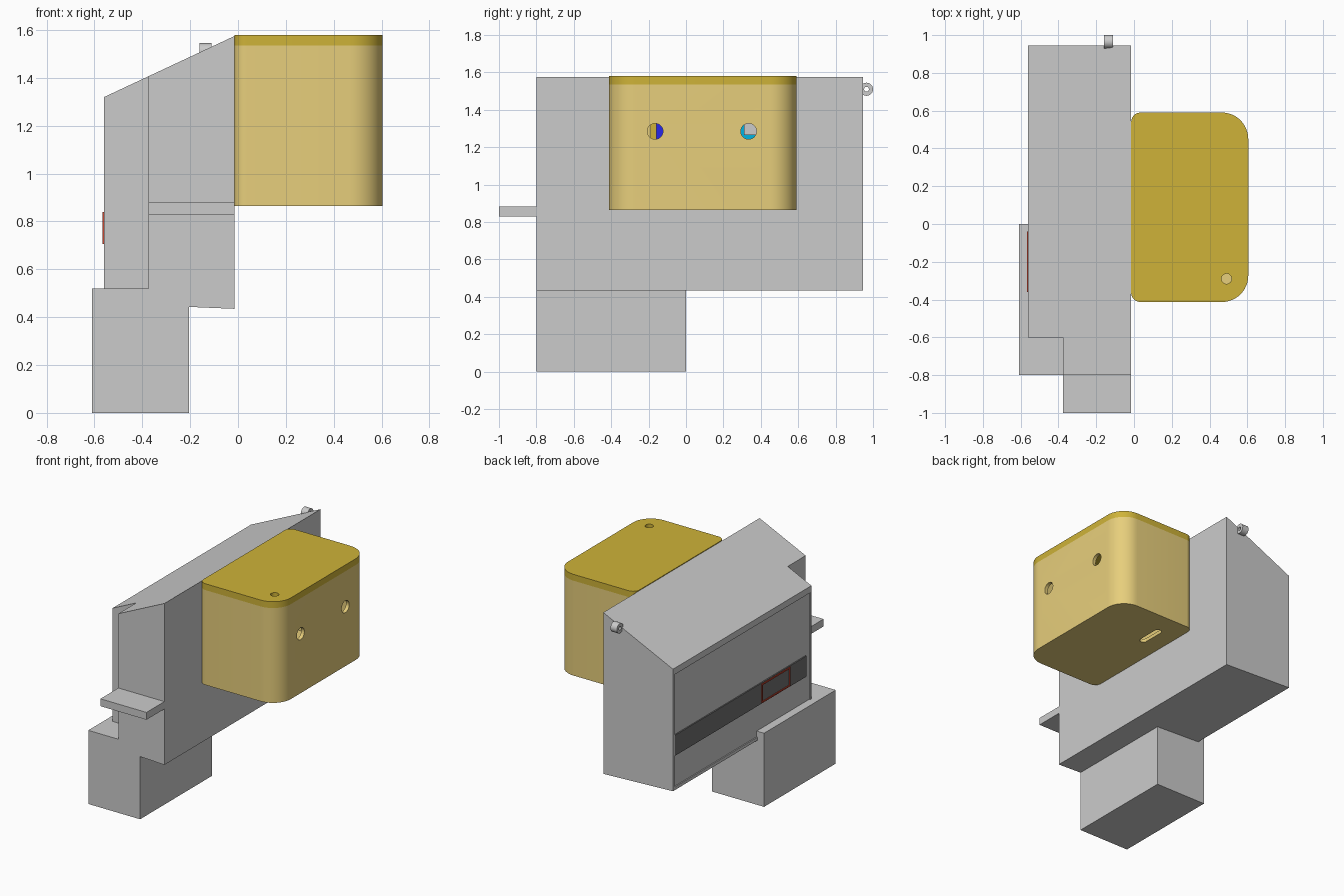
import bpy, bmesh, math
from mathutils import Matrix, Vector

if "Cube" in bpy.data.objects:
    bpy.data.objects.remove(bpy.data.objects["Cube"])


def material(name, rgb):
    m = bpy.data.materials.new(name)
    m.diffuse_color = (*rgb, 1)
    m.use_nodes = True
    m.node_tree.nodes["Principled BSDF"].inputs["Base Color"].default_value = m.diffuse_color
    return m


BOX_GOLD = material("box_gold", (0.80, 0.62, 0.20))
LID_GOLD = material("lid_gold", (0.62, 0.45, 0.04))
BLUE = material("blue", (0.02, 0.02, 0.8))
CYAN = material("cyan", (0.0, 0.45, 0.75))
RED = material("red", (0.6, 0.06, 0.03))
DARK = material("dark_grey", (0.16, 0.16, 0.16))


def finish(name, bm, mat=None):
    bmesh.ops.recalc_face_normals(bm, faces=bm.faces)
    me = bpy.data.meshes.new(name)
    bm.to_mesh(me)
    bm.free()
    ob = bpy.data.objects.new(name, me)
    bpy.context.collection.objects.link(ob)
    if mat:
        me.materials.append(mat)
    return ob


def prism(name, base, offset, mat=None):
    """Extrude a closed outline of 3D points along an offset."""
    bm = bmesh.new()
    face = bm.faces.new([bm.verts.new(p) for p in base])
    new = bmesh.ops.extrude_face_region(bm, geom=[face])["geom"]
    moved = [v for v in new if isinstance(v, bmesh.types.BMVert)]
    bmesh.ops.translate(bm, verts=moved, vec=offset)
    return finish(name, bm, mat)


def block(name, x, y, z, mat=None):
    base = [(x[0], y[0], z[0]), (x[1], y[0], z[0]), (x[1], y[1], z[0]), (x[0], y[1], z[0])]
    return prism(name, base, (0, 0, z[1] - z[0]), mat)


def rounded(name, x, y, z, r_in, r_out, mat=None):
    """Upright box with separate corner radii on the -x and +x sides."""
    corners = [(x[1] - r_out, y[1] - r_out, r_out, 0), (x[0] + r_in, y[1] - r_in, r_in, 90),
               (x[0] + r_in, y[0] + r_in, r_in, 180), (x[1] - r_out, y[0] + r_out, r_out, 270)]
    pts = []
    for cx, cy, r, start in corners:
        for i in range(13):
            a = math.radians(start + i * 7.5)
            pts.append((cx + r * math.cos(a), cy + r * math.sin(a), z[0]))
    return prism(name, pts, (0, 0, z[1] - z[0]), mat)


def cylinder(name, centre, r, depth, axis, mat=None):
    bm = bmesh.new()
    rot = Vector((0, 0, 1)).rotation_difference(Vector(axis)).to_matrix().to_4x4()
    bmesh.ops.create_cone(bm, cap_ends=True, segments=32, radius1=r, radius2=r, depth=depth,
                          matrix=Matrix.Translation(centre) @ rot)
    return finish(name, bm, mat)


def cut(ob, *cutters):
    bpy.context.view_layer.objects.active = ob
    for c in cutters:
        mod = ob.modifiers.new("cut", "BOOLEAN")
        mod.object, mod.operation, mod.solver = c, "DIFFERENCE", "EXACT"
        bpy.ops.object.modifier_apply(modifier=mod.name)
        bpy.data.objects.remove(c)


def smooth(*obs):
    bpy.ops.object.select_all(action="DESELECT")
    for ob in obs:
        ob.select_set(True)
    bpy.context.view_layer.objects.active = obs[0]
    bpy.ops.object.shade_smooth_by_angle(angle=math.radians(30))


# Meter housing: sloped profile, corner notch and shallow display recess
profile = [(-0.56, 0.458), (-0.015, 0.435), (-0.015, 1.575), (-0.56, 1.32)]
housing = prism("meter_housing", [(x, -0.8, z) for x, z in profile], (0, 1.745, 0))
cut(housing,
    block("notch", (-0.7, -0.375), (-0.9, -0.6), (0.3, 1.7)),
    block("recess", (-0.7, -0.552), (-0.588, 0.925), (0.48, 1.275)))

# Lower block and side tab
block("lower_block", (-0.61, -0.205), (-0.8, 0), (0, 0.52))
block("side_tab", (-0.375, -0.015), (-1.0, -0.79), (0.83, 0.882))

# Display strip with red frame around the last positions
block("display_strip", (-0.561, -0.545), (-0.545, 0.925), (0.70, 0.845), DARK)
frame = block("display_frame", (-0.566, -0.555), (-0.36, -0.04), (0.705, 0.84), RED)
cut(frame, block("frame_hole", (-0.6, -0.5), (-0.35, -0.05), (0.715, 0.83)))

# Seal ring on the back end
ring = cylinder("seal_ring", (-0.135, 0.965, 1.51), 0.035, 0.05, (1, 0, 0))
cut(ring, cylinder("ring_hole", (-0.135, 0.965, 1.51), 0.013, 0.2, (1, 0, 0)))

# Hollow add-on box with two side holes and a cable slot underneath
bx, by = (-0.015, 0.605), (-0.413, 0.59)
case = rounded("add_on_box", bx, by, (0.865, 1.535), 0.05, 0.14, BOX_GOLD)
cut(case,
    rounded("cavity", (0.01, 0.58), (-0.388, 0.565), (0.89, 1.7), 0.025, 0.115),
    cylinder("hole_a", (0.6, -0.165, 1.285), 0.042, 0.2, (1, 0, 0)),
    cylinder("hole_b", (0.6, 0.335, 1.285), 0.042, 0.2, (1, 0, 0)),
    rounded("slot", (0.115, 0.165), (0.24, 0.44), (0.8, 0.95), 0.0249, 0.0249))

# Lid with a small hole
lid = rounded("box_lid", bx, by, (1.535, 1.58), 0.05, 0.14, LID_GOLD)
cut(lid, cylinder("lid_hole", (0.49, -0.29, 1.56), 0.027, 0.2, (0, 0, 1)))

# Parts glimpsed through the side holes
block("inner_post", (0.10, 0.16), (-0.19, -0.158), (0.89, 1.5), LID_GOLD)
block("blue_board", (0.08, 0.11), (-0.158, 0.1), (1.05, 1.45), BLUE)
block("sensor_carrier", (0.06, 0.10), (0.22, 0.46), (1.1, 1.4), CYAN)
block("sensor", (0.10, 0.14), (0.31, 0.43), (1.265, 1.38))

smooth(ring, case, lid)
